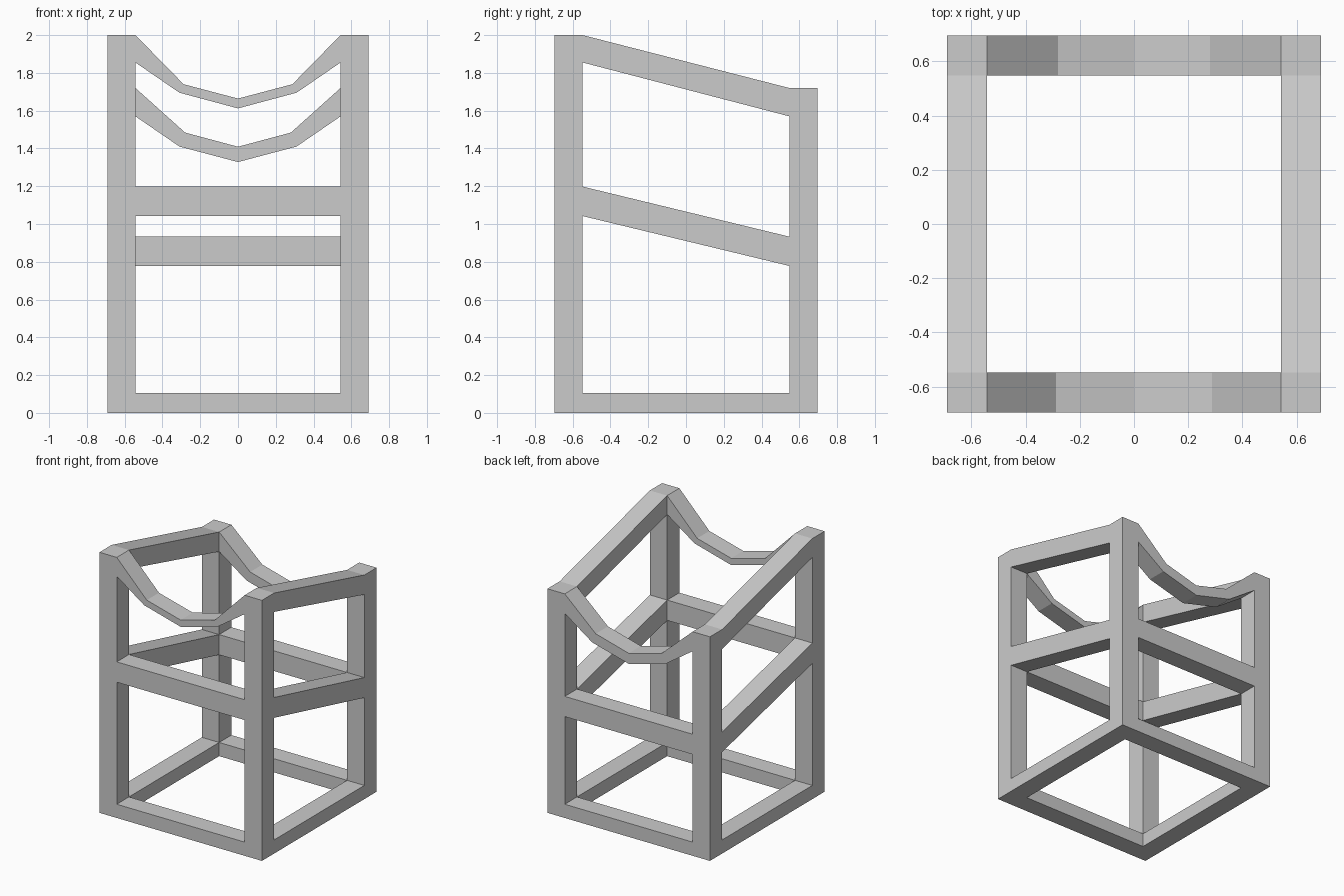
import bpy
import bmesh
from mathutils import Vector

if "Cube" in bpy.data.objects:
    bpy.data.objects.remove(bpy.data.objects["Cube"])

X0, X1 = 0.543, 0.69     # post inner / outer in x
Y0, Y1 = 0.547, 0.695    # post inner / outer in y
FRONT_Z, BACK_Z = 2.0, 1.72


def bar(name, top, bottom, axis, a, b):
    """Strip between a top and a bottom polyline, extruded along axis from a to b."""
    def point(p, d):
        return (p[0], d, p[1]) if axis == 'Y' else (d, p[0], p[1])
    bm = bmesh.new()
    outline = list(top) + list(reversed(bottom))
    face = bm.faces.new([bm.verts.new(point(p, a)) for p in outline])
    ext = bmesh.ops.extrude_face_region(bm, geom=[face])
    shift = Vector((0, b - a, 0)) if axis == 'Y' else Vector((b - a, 0, 0))
    verts = [g for g in ext['geom'] if isinstance(g, bmesh.types.BMVert)]
    bmesh.ops.translate(bm, vec=shift, verts=verts)
    bmesh.ops.recalc_face_normals(bm, faces=bm.faces)
    mesh = bpy.data.meshes.new(name)
    bm.to_mesh(mesh)
    bm.free()
    obj = bpy.data.objects.new(name, mesh)
    bpy.context.collection.objects.link(obj)
    return obj


def mirrored(half):
    """Complete a left half profile (ending on x = 0) to the right."""
    return half + [(-x, z) for x, z in reversed(half[:-1])]


# Posts, and sloping side rails between them
for side, s in (("left", -1), ("right", 1)):
    a, b = s * X0, s * X1
    for end, e, h in (("front", -1, FRONT_Z), ("back", 1, BACK_Z)):
        bar(f"{end}_{side}_post", [(e * Y0, h), (e * Y1, h)],
            [(e * Y0, 0), (e * Y1, 0)], 'X', a, b)
    for part, tf, tb, bf, bb in (("top", 2.0, 1.72, 1.855, 1.57),
                                 ("middle", 1.198, 0.933, 1.042, 0.778),
                                 ("bottom", 0.105, 0.105, 0, 0)):
        bar(f"{side}_{part}_rail", [(-Y0, tf), (Y0, tb)],
            [(-Y0, bf), (Y0, bb)], 'X', a, b)

# Straight cross rails, front and back
for end, e, mid in (("front", -1, (1.042, 1.198)), ("back", 1, (0.778, 0.933))):
    for part, (lo, hi) in (("middle", mid), ("bottom", (0, 0.105))):
        bar(f"{end}_{part}_rail", [(-X0, hi), (X0, hi)],
            [(-X0, lo), (X0, lo)], 'Y', e * Y0, e * Y1)

# Dipped cradle rails on top
bar("front_cradle", mirrored([(-X0, 2.0), (-0.288, 1.74), (0, 1.664)]),
    mirrored([(-X0, 1.855), (-0.31, 1.695), (0, 1.612)]), 'Y', -Y0, -Y1)
bar("back_cradle", mirrored([(-X0, 1.72), (-0.28, 1.484), (0, 1.409)]),
    mirrored([(-X0, 1.57), (-0.31, 1.41), (0, 1.328)]), 'Y', Y0, Y1)
